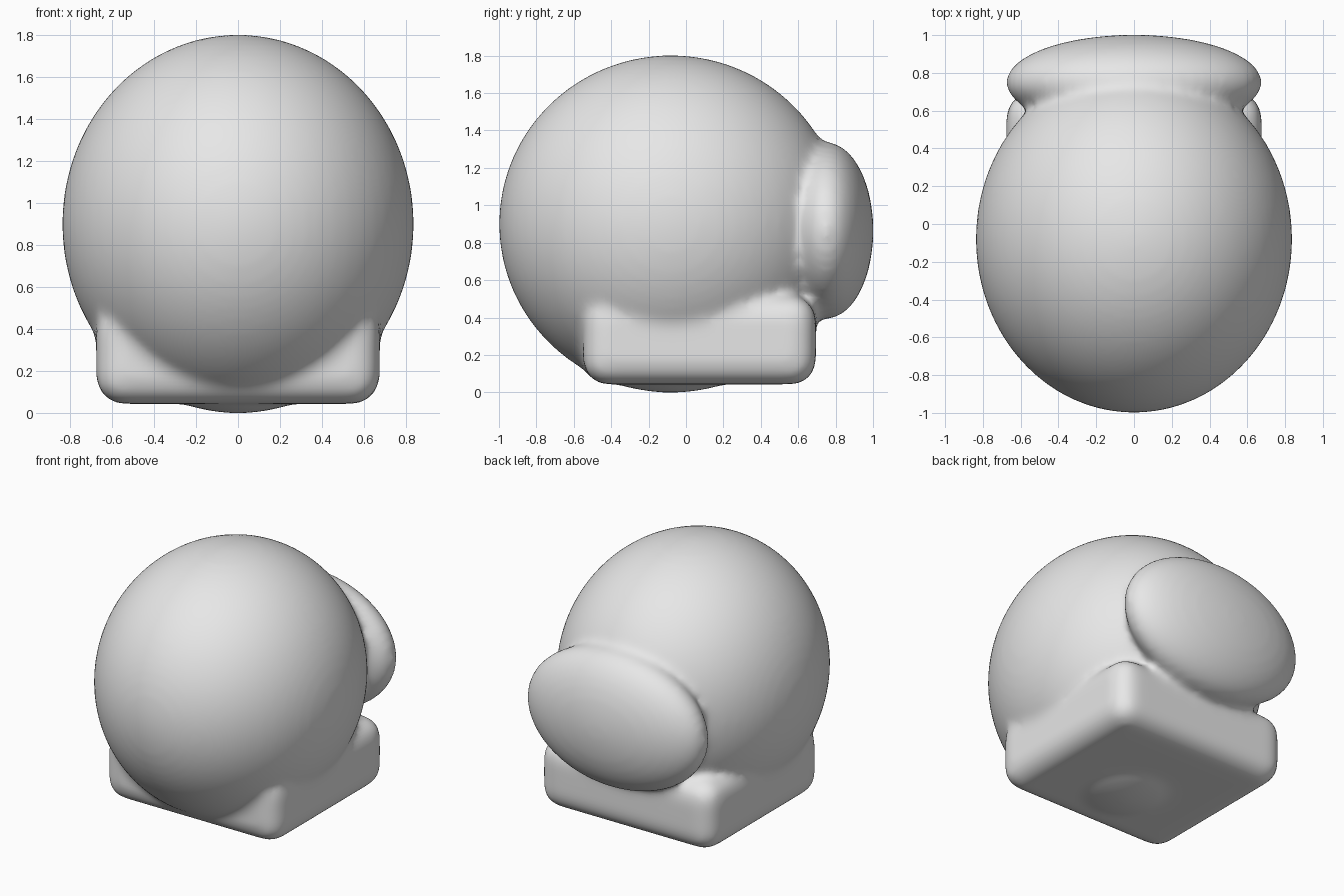
import bpy, bmesh
from mathutils import Matrix, Vector

if "Cube" in bpy.data.objects:
    bpy.data.objects.remove(bpy.data.objects["Cube"])

grey = bpy.data.materials.new("light_grey")
grey.diffuse_color = (0.8, 0.8, 0.8, 1)
grey.use_nodes = True
grey.node_tree.nodes["Principled BSDF"].inputs["Base Color"].default_value = grey.diffuse_color


def add_ellipsoid(bm, centre, radii):
    m = Matrix.Translation(centre) @ Matrix.Diagonal((*radii, 1))
    bmesh.ops.create_uvsphere(bm, u_segments=64, v_segments=40, radius=1, matrix=m)


def add_rounded_box(bm, low, high, radius):
    low, high = Vector(low), Vector(high)
    m = Matrix.Translation((low + high) / 2) @ Matrix.Diagonal((*(high - low), 1))
    cube = bmesh.ops.create_cube(bm, size=1, matrix=m)
    edges = {e for v in cube["verts"] for e in v.link_edges}
    bmesh.ops.bevel(bm, geom=list(edges), offset=radius, offset_type='OFFSET',
                    segments=6, profile=0.5, affect='EDGES')


bm = bmesh.new()
# Big round body
add_ellipsoid(bm, (0, -0.08, 0.9), (0.838, 0.92, 0.902))
# Flattened oval pad on the back
add_ellipsoid(bm, (0, 0.75, 0.865), (0.678, 0.252, 0.472))
# Soft square base
add_rounded_box(bm, (-0.675, -0.55, 0.043), (0.675, 0.695, 0.515), 0.13)

mesh = bpy.data.meshes.new("blended_body")
bm.to_mesh(mesh)
bm.free()
mesh.materials.append(grey)
body = bpy.data.objects.new("blended_body", mesh)
bpy.context.collection.objects.link(body)

# Fuse the parts into one skin and soften the creases
fuse = body.modifiers.new("fuse", 'REMESH')
fuse.mode = 'VOXEL'
fuse.voxel_size = 0.025
fuse.use_smooth_shade = True
soften = body.modifiers.new("soften", 'SMOOTH')
soften.factor = 0.5
soften.iterations = 14
